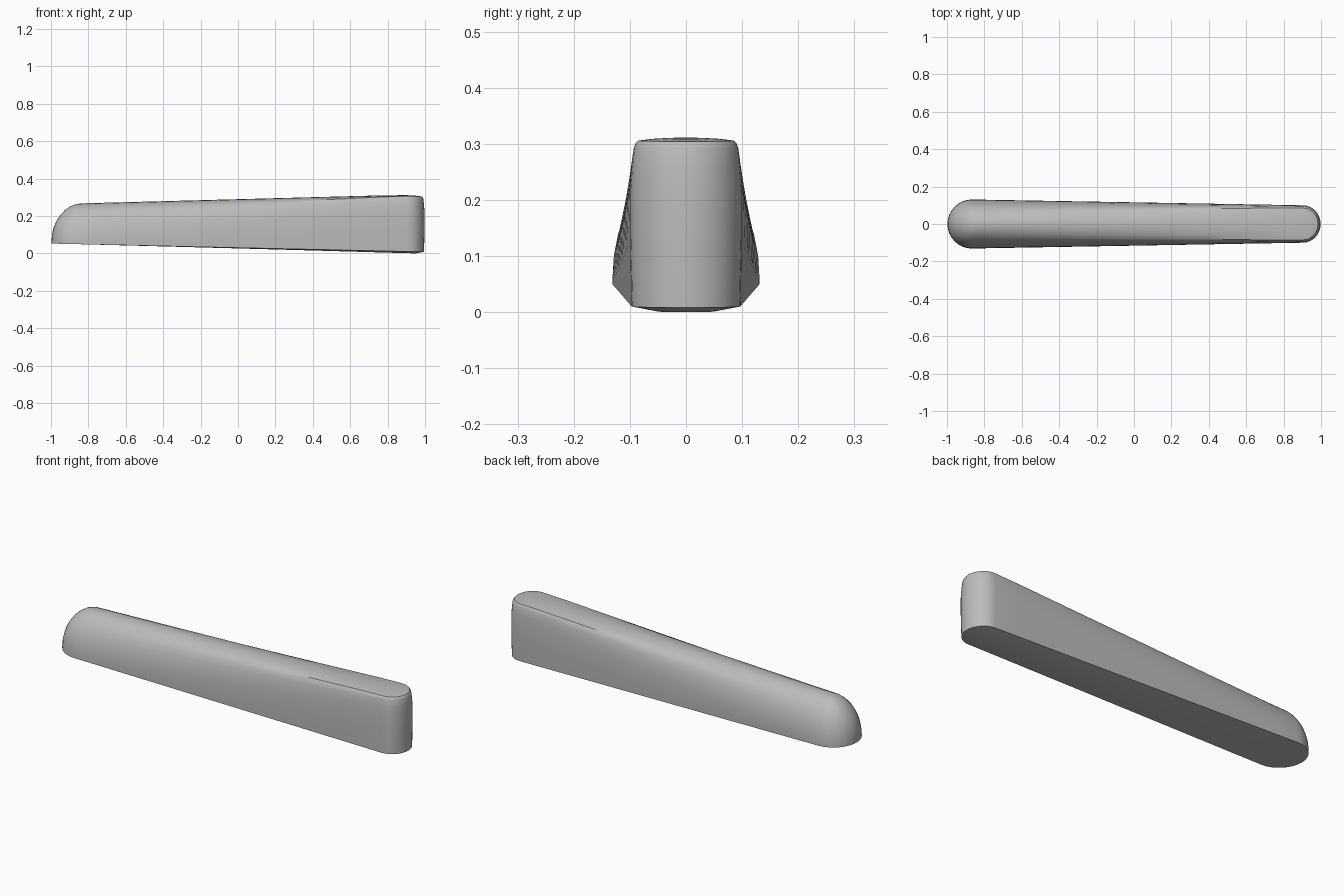
import bpy
import bmesh
from math import sin, cos, pi

if "Cube" in bpy.data.objects:
    bpy.data.objects.remove(bpy.data.objects["Cube"])

CAP_L, CAP_R = -0.87, 0.90      # centres of the rounded ends in plan
SPINE_L = -0.84                 # where the domed end reaches full height
W_L, W_R = 0.131, 0.100         # half widths at each end


def lerp(a, b, t):
    return a + (b - a) * t


def half_width(x):
    return lerp(W_L, W_R, (x - CAP_L) / (CAP_R - CAP_L))


def plan_outline(cap_steps=16, side_steps=12):
    """Closed plan outline as (x, y, anchor x on the spine)."""
    pts = []
    for i in range(cap_steps + 1):
        a = lerp(-pi / 2, pi / 2, i / cap_steps)
        pts.append((CAP_R + 0.095 * cos(a), W_R * sin(a), CAP_R))
    xs = [lerp(CAP_R, -0.76, i / side_steps) for i in range(1, side_steps + 1)]
    pts += [(x, half_width(x), x) for x in xs]
    for i in range(cap_steps + 1):
        a = lerp(pi / 2, 3 * pi / 2, i / cap_steps)
        pts.append((CAP_L + 0.13 * cos(a), W_L * sin(a), SPINE_L))
    pts += [(x, -half_width(x), x) for x in reversed(xs)]
    return pts


def bottom_z(x):
    return lerp(0.055, 0.011, (x + 1) / 1.98)


def top_z(x):
    return lerp(0.270, 0.315, (x + 0.84) / 1.69) - max(0, x - 0.85) * 0.05


# Section profiles (outward fraction, height fraction): dome and crisp rim
dome = [(1, 0)] + [(cos(j * pi / 16), 0.05 + 0.95 * sin(j * pi / 16))
                   for j in range(9)]
rim = [(0.97, 0), (1, 0.4), (1, 0.7), (0.97, 0.83), (0.93, 0.94),
       (0.9, 0.965), (0.85, 0.982), (0.6, 0.992), (0.3, 0.998), (0, 1)]
# Underside: flat at the domed end, slightly crowned at the other
dome = [(0, 0), (0.5, 0)] + dome
rim = [(0, -0.03), (0.5, -0.03)] + rim

# Loft the body between the two profiles around the outline
bm = bmesh.new()
outline = plan_outline()
rings = []
for (f0, h0), (f1, h1) in zip(dome, rim):
    ring = []
    for px, py, ax in outline:
        s = (ax - SPINE_L) / (CAP_R - SPINE_L)
        f, h = lerp(f0, f1, s), lerp(h0, h1, s)
        x = lerp(ax, px, f)
        ring.append(bm.verts.new((x, py * f, lerp(bottom_z(x), top_z(x), h))))
    rings.append(ring)
n = len(outline)
for lower, upper in zip(rings, rings[1:]):
    for i in range(n):
        k = (i + 1) % n
        bm.faces.new((lower[i], lower[k], upper[k], upper[i]))
bmesh.ops.remove_doubles(bm, verts=bm.verts, dist=0.0004)
bmesh.ops.recalc_face_normals(bm, faces=bm.faces)

# Centre on x and stand on the floor
xs = [v.co.x for v in bm.verts]
shift, floor = (min(xs) + max(xs)) / 2, min(v.co.z for v in bm.verts)
for v in bm.verts:
    v.co.x -= shift
    v.co.z -= floor

mesh = bpy.data.meshes.new("tapered_bar")
bm.to_mesh(mesh)
bm.free()
bar = bpy.data.objects.new("tapered_bar", mesh)
bpy.context.collection.objects.link(bar)

# Plain grey
grey = bpy.data.materials.new("plain_grey")
grey.use_nodes = True
colour = (0.5, 0.5, 0.5, 1)
grey.diffuse_color = colour
grey.node_tree.nodes["Principled BSDF"].inputs["Base Color"].default_value = colour
mesh.materials.append(grey)

bpy.ops.object.select_all(action='DESELECT')
bar.select_set(True)
bpy.context.view_layer.objects.active = bar
bpy.ops.object.shade_smooth_by_angle(angle=0.6)
